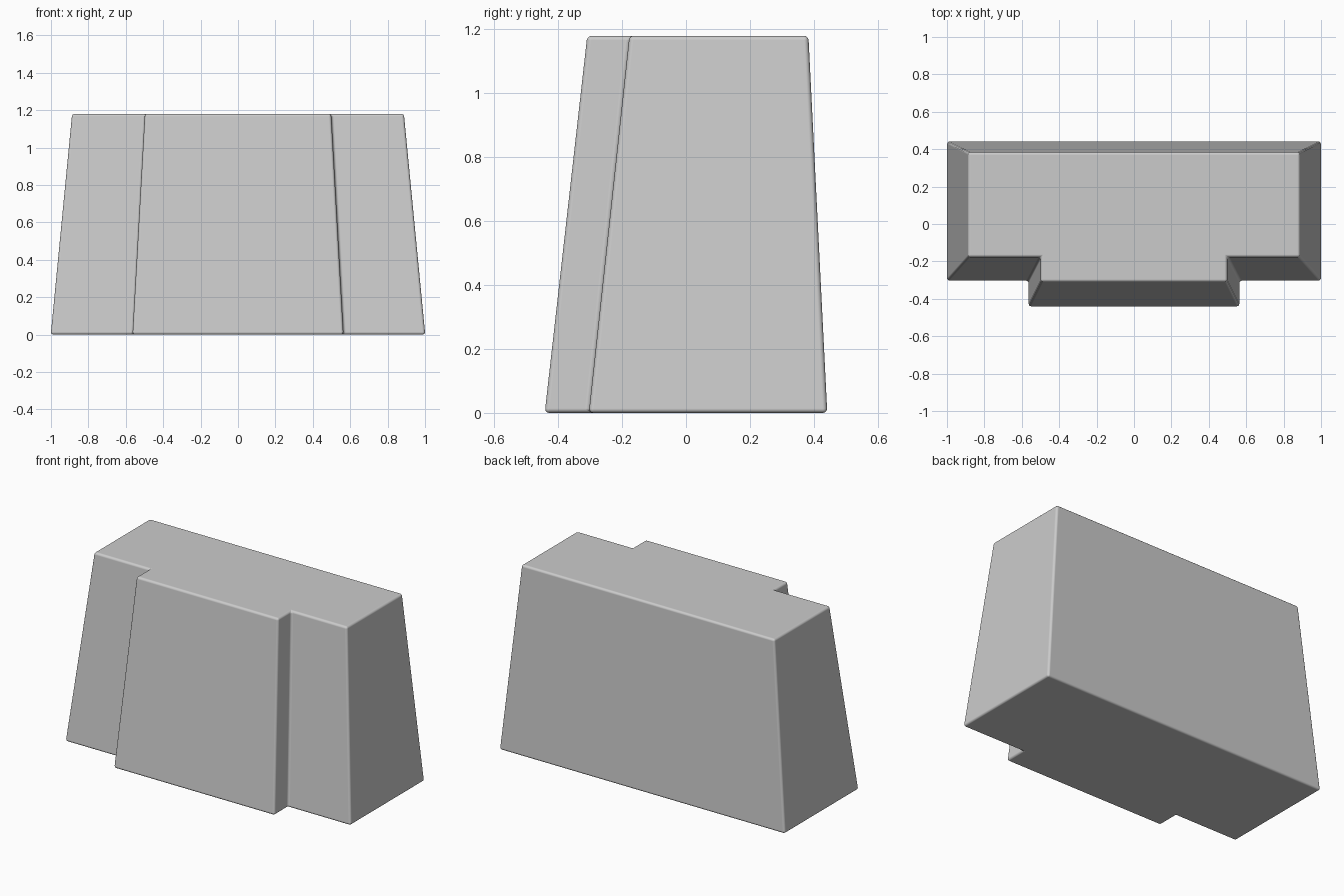
import bpy, bmesh

if "Cube" in bpy.data.objects:
    bpy.data.objects.remove(bpy.data.objects["Cube"])

HEIGHT = 1.18


def outline(half_w, back, shoulder, front, panel_w):
    """T-shaped plan, right half mirrored to the left."""
    right = [(panel_w, front), (panel_w, shoulder), (half_w, shoulder), (half_w, back)]
    return right + [(-x, y) for x, y in reversed(right)]


# Tapered block with raised front panel, lofted between two plans
bottom = outline(1.001, 0.442, -0.304, -0.442, 0.564)
top = outline(0.887, 0.383, -0.177, -0.309, 0.498)

bm = bmesh.new()
low = [bm.verts.new((x, y, 0)) for x, y in bottom]
high = [bm.verts.new((x, y, HEIGHT)) for x, y in top]
n = len(low)
for i in range(n):
    j = (i + 1) % n
    bm.faces.new((low[i], low[j], high[j], high[i]))
bm.faces.new(low[::-1])
bm.faces.new(high)
bmesh.ops.recalc_face_normals(bm, faces=bm.faces)

mesh = bpy.data.meshes.new("tapered_block")
bm.to_mesh(mesh)
bm.free()
block = bpy.data.objects.new("tapered_block", mesh)
bpy.context.collection.objects.link(block)

# Small rounded edges
bevel = block.modifiers.new("rounded_edges", 'BEVEL')
bevel.width = 0.014
bevel.segments = 3
bevel.limit_method = 'ANGLE'
bevel.harden_normals = True

bpy.context.view_layer.objects.active = block
block.select_set(True)
bpy.ops.object.shade_smooth()
